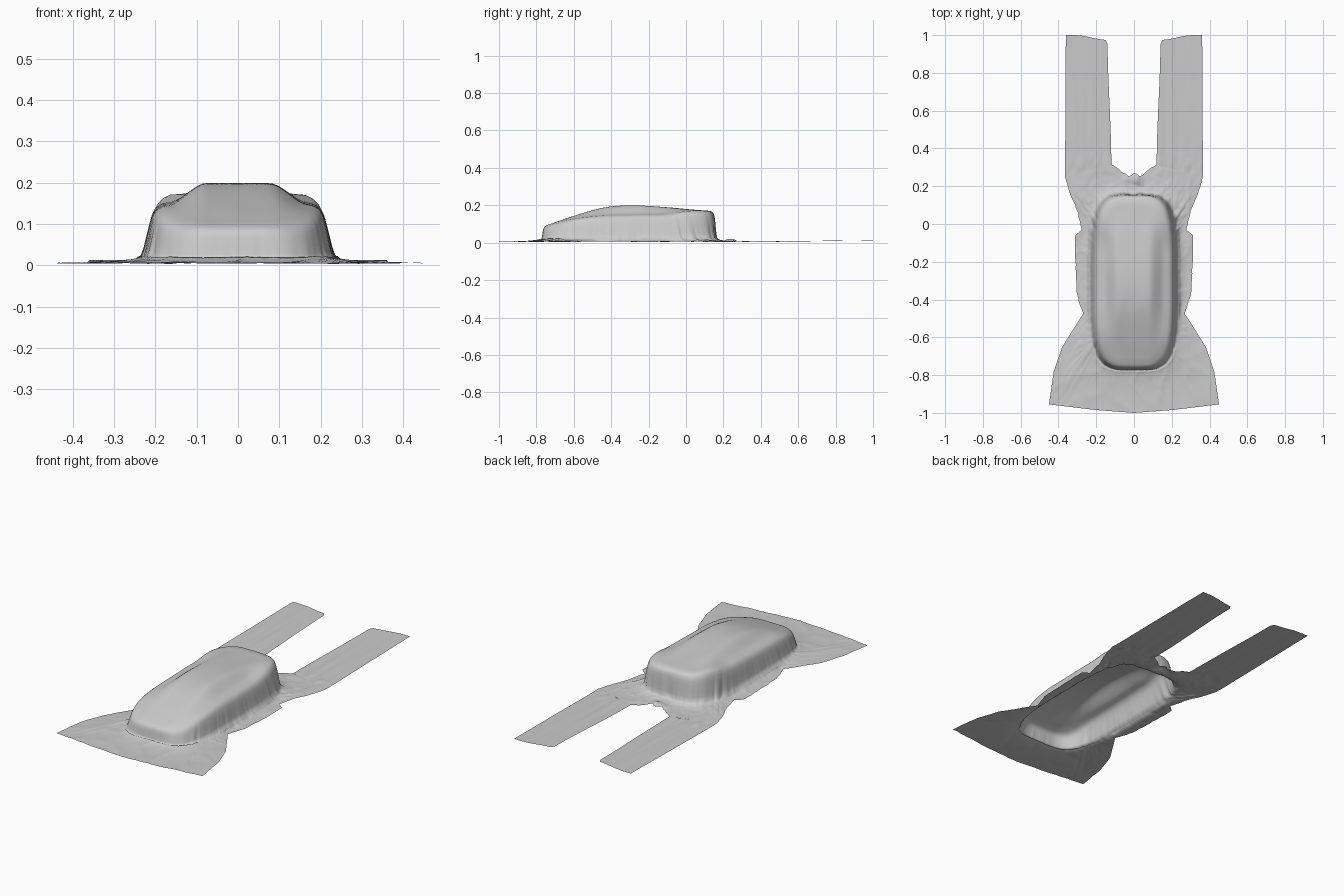
import bpy, bmesh, math
from mathutils import Vector, noise

if "Cube" in bpy.data.objects:
    bpy.data.objects.remove(bpy.data.objects["Cube"])

CY = -0.305          # centre of the covered shape
N_HALF = 260         # samples along half of the outline

# crown and shoulder heights along y
CROWN = [(-0.78, .085), (-0.7, .108), (-0.6, .142), (-0.5, .175), (-0.4, .194), (-0.3, .2),
         (-0.2, .197), (-0.1, .189), (0, .179), (0.1, .172), (0.17, .168)]
SHOULDER = [(-0.78, .07), (-0.7, .1), (-0.6, .13), (-0.45, .145), (-0.3, .147), (-0.1, .153),
            (-0.02, .168), (0.06, .174), (0.17, .168)]
# half outline of the cloth lying on the floor, back to front
OUTLINE = [(0, .27), (.03, .25), (.07, .285), (.12, .315), (.365, .25), (.335, .15), (.30, .07),
           (.285, 0), (.275, -.03), (.312, -.06), (.31, -.2), (.303, -.37), (.268, -.475),
           (.295, -.515), (.38, -.65), (.425, -.78), (.45, -.955), (.2, -.985), (0, -1.0)]
# wall levels: half width, half length, height fraction
WALL = [(.18, .437, .995), (.192, .447, .96), (.202, .454, .90), (.209, .458, .8), (.215, .461, .65),
        (.221, .463, .48), (.227, .466, .3), (.234, .469, .16)]


def lerp_table(t, y):
    if y <= t[0][0]:
        return t[0][1]
    for (a, p), (b, q) in zip(t, t[1:]):
        if y <= b:
            f = (y - a) / (b - a)
            return p + (q - p) * f * 1.0
    return t[-1][1]


def smooth(a, b, v):
    f = max(0, min(1, (v - a) / (b - a)))
    return f * f * (3 - 2 * f)


def height(table, y):
    return sum(lerp_table(table, y + d) for d in (-.04, -.02, 0, .02, .04)) / 5


def top(x, y):
    s = smooth(.075, .175, abs(x))
    z = height(CROWN, y) * (1 - s) + height(SHOULDER, y) * s
    return z + .003 * noise.noise(Vector((x * 9, y * 7, 1)))


def super_radius(d, a, b, n=4):
    return (abs(d.x / a) ** n + abs(d.y / b) ** n) ** (-1 / n)


def resample(pts, n):
    pts = [Vector(p) for p in pts]
    seg = [(b - a).length for a, b in zip(pts, pts[1:])]
    total, out, i, acc = sum(seg), [], 0, 0
    for k in range(n + 1):
        s = total * k / n
        while i < len(seg) - 1 and s > acc + seg[i]:
            acc += seg[i]
            i += 1
        out.append(pts[i].lerp(pts[i + 1], min(1, (s - acc) / seg[i])))
    return out


def finish(bm, name):
    me = bpy.data.meshes.new(name)
    bm.normal_update()
    bm.to_mesh(me)
    bm.free()
    for p in me.polygons:
        p.use_smooth = True
    ob = bpy.data.objects.new(name, me)
    bpy.context.collection.objects.link(ob)
    return ob


# closed outline, counter-clockwise
right = resample(OUTLINE, N_HALF)
left = [Vector((-p.x, p.y)) for p in right]
loop = left[:-1] + right[:0:-1]
C = Vector((0, CY))
n = len(loop)


def gather(y):
    """How strongly the cloth is bunched up at this position."""
    return .3 + .7 * smooth(-.1, 0, y) + .5 * math.exp(-((y + .58) / .1) ** 2)


# cover: crown, draped walls and floor skirt in one sheet
bm = bmesh.new()
rings = []
for k in range(1, 16):
    rings.append(("top", k / 16))
rings += [("wall", w) for w in WALL]
SK = 18
rings += [("skirt", k / SK) for k in range(SK + 1)]
cols = []
for p in loop:
    d = (p - C).normalized()
    base = C + d * super_radius(d, .225, .465)
    q = Vector((base.x * 28, base.y * 28, 0))
    fold = noise.noise(q) + .5 * noise.noise(q * 2.1)
    g = gather(base.y)
    col = []
    for kind, v in rings:
        if kind == "top":
            xy = C + d * super_radius(d, .17, .43) * v
            z = top(xy.x, xy.y)
        elif kind == "wall":
            a, b, f = v
            xy = C + d * (super_radius(d, a, b) + fold * g * .011 * (1 - f) ** 1.2)
            z = top(xy.x, xy.y) * f
        else:
            r0 = super_radius(d, .242, .474) + fold * g * .011
            r1 = max((p - C).length, r0 + .015)
            xy = C + d * (r0 + (r1 - r0) * v ** 1.3)
            # ruffled edges where the cloth is gathered
            ruffle = g * .012 * noise.noise(Vector((p.x * 30, p.y * 30, 5)))
            free = smooth(-.55, -.45, p.y) * (1 - smooth(.18, .24, p.y) * smooth(.1, .13, abs(p.x)))
            xy = xy + d * ruffle * v * free
            w = noise.noise(Vector((xy.x * 30, xy.y * 30, 3))) + fold * .8
            crease = 1 - abs(noise.noise(Vector((xy.x * 7, xy.y * 7, 8))))
            z = .004 + .014 * (1 - v) ** 3 + .006 * abs(w) * g * (1 - v) ** .7 + .003 * crease ** 6
            z += .014 * math.exp(-((xy.x / .05) ** 2 + ((xy.y - .24) / .03) ** 2)) * (1 + w * .5)
        col.append(bm.verts.new((xy.x, xy.y, z)))
    cols.append(col)
centre = bm.verts.new((0, CY, top(0, CY)))
for i in range(n):
    a, b = cols[i], cols[(i + 1) % n]
    bm.faces.new((centre, a[0], b[0]))
    for j in range(len(rings) - 1):
        bm.faces.new((a[j], a[j + 1], b[j + 1], b[j]))
finish(bm, "draped_cover")

# two long tails lying flat behind the cover
for side, name in ((1, "right_tail"), (-1, "left_tail")):
    bm = bmesh.new()
    NU, NV = 30, 60
    grid = []
    for j in range(NV + 1):
        v = j / NV
        row = []
        for i in range(NU + 1):
            u = i / NU
            x0 = .12 + .02 * smooth(0, 1, v)
            x = x0 + (.365 - .004 * v - x0) * u
            y0 = .312 - .065 * u
            y1 = 1 - .025 * (1 - smooth(0, .8, u))
            y = y0 + (y1 - y0) * v
            x -= .012 * max(0, 1 - u / .12) * max(0, (v - .97) / .03) * -1
            ripple = .0025 * noise.noise(Vector((x * 32 * side, y * 2.5, 2))) * (1 - .5 * v)
            crumple = .006 * abs(noise.noise(Vector((x * 30, y * 14, 4)))) * (1 - smooth(0, .2, v))
            row.append(bm.verts.new((x * side, y, .004 + .009 * v + ripple + crumple)))
        grid.append(row)
    for j in range(NV):
        for i in range(NU):
            f = (grid[j][i], grid[j][i + 1], grid[j + 1][i + 1], grid[j + 1][i])
            bm.faces.new(f if side > 0 else f[::-1])
    finish(bm, name)
